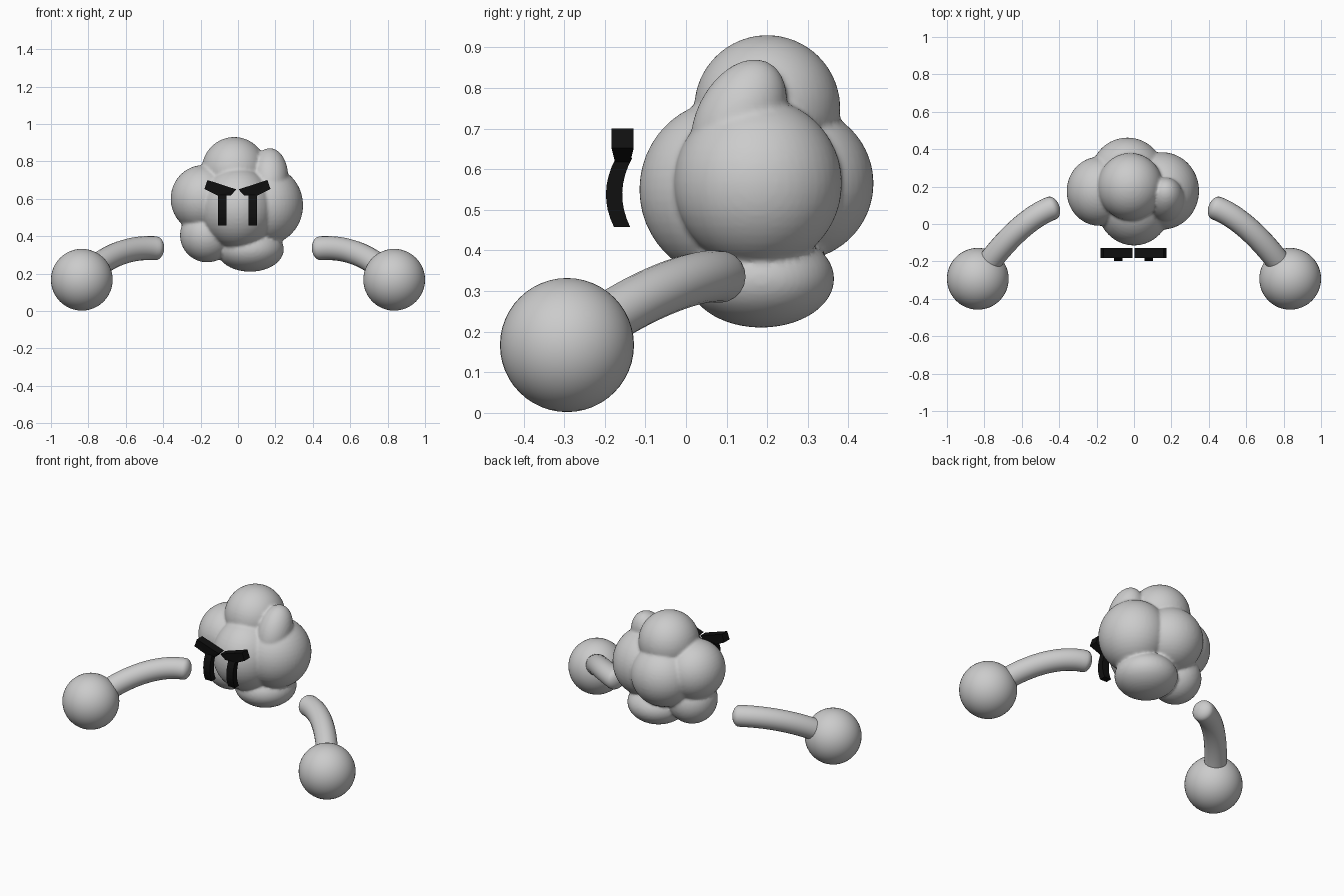
import bpy, bmesh, math
from mathutils import Vector, Matrix
from mathutils.geometry import interpolate_bezier

if "Cube" in bpy.data.objects:
    bpy.data.objects.remove(bpy.data.objects["Cube"])

black = bpy.data.materials.new("black")
black.diffuse_color = (0.005, 0.005, 0.005, 1)
black.use_nodes = True
black.node_tree.nodes["Principled BSDF"].inputs["Base Color"].default_value = black.diffuse_color


def add_mesh(name, bm, smooth=True, mat=None):
    bmesh.ops.recalc_face_normals(bm, faces=bm.faces[:])
    for f in bm.faces:
        f.smooth = smooth
    me = bpy.data.meshes.new(name)
    bm.to_mesh(me)
    bm.free()
    ob = bpy.data.objects.new(name, me)
    bpy.context.collection.objects.link(ob)
    if mat:
        me.materials.append(mat)
    return ob


def blob(bm, centre, radii, tilt=0):
    m = (Matrix.Translation(centre) @ Matrix.Rotation(math.radians(tilt), 4, 'X')
         @ Matrix.Diagonal((*radii, 1)))
    bmesh.ops.create_uvsphere(bm, u_segments=48, v_segments=24, radius=1, matrix=m)


# Body: cluster of overlapping puffs fused into one skin
bm = bmesh.new()
blob(bm, (-0.02, 0.20, 0.75), (0.175, 0.18, 0.18))           # crown
blob(bm, (0.0, 0.10, 0.55), (0.20, 0.215, 0.22))             # face
blob(bm, (-0.185, 0.175, 0.60), (0.175, 0.185, 0.18))        # left
blob(bm, (0.15, 0.177, 0.565), (0.198, 0.207, 0.21))         # right
blob(bm, (-0.035, 0.27, 0.565), (0.195, 0.192, 0.19))        # back
blob(bm, (-0.165, 0.17, 0.405), (0.145, 0.15, 0.145))        # lower left
blob(bm, (0.065, 0.185, 0.33), (0.18, 0.18, 0.12))           # bottom
blob(bm, (0.17, 0.13, 0.72), (0.098, 0.105, 0.16), -27)      # small tuft
body = add_mesh("body", bm)
remesh = body.modifiers.new("fuse", 'REMESH')
remesh.mode = 'VOXEL'
remesh.voxel_size = 0.009
remesh.use_smooth_shade = True
soften = body.modifiers.new("soften", 'SMOOTH')
soften.factor = 0.5
soften.iterations = 3


# Arm: tube along a bent path with a rounded free end
def arm(name, s):
    p = [Vector((s * x, y, z)) for x, y, z in
         ((0.44, 0.085, 0.335), (0.57, 0.035, 0.345), (0.70, -0.10, 0.30), (0.80, -0.24, 0.20))]
    path = interpolate_bezier(*p, 24)
    back = (p[0] - p[1]).normalized()
    cap = [(p[0] + back * 0.042 * math.cos(a), math.sin(a))
           for a in (math.radians(d) for d in (1, 15, 30, 45, 60, 75))]
    pts = cap + [(q, 1.0) for q in path]
    cu = bpy.data.curves.new(name, 'CURVE')
    cu.dimensions = '3D'
    cu.bevel_depth = 0.064
    cu.bevel_resolution = 8
    cu.use_fill_caps = True
    sp = cu.splines.new('POLY')
    sp.points.add(len(pts) - 1)
    for pt, (co, r) in zip(sp.points, pts):
        pt.co = (*co, 1)
        pt.radius = r
    sp.use_smooth = True
    ob = bpy.data.objects.new(name, cu)
    bpy.context.collection.objects.link(ob)
    bpy.ops.object.select_all(action='DESELECT')
    ob.select_set(True)
    bpy.context.view_layer.objects.active = ob
    bpy.ops.object.convert(target='MESH')


# Eye: bowed upright bar
def eye(name, s):
    bm = bmesh.new()
    rings = []
    for i in range(9):
        t = i / 8
        z = 0.457 + 0.17 * t
        y = -0.155 - 0.022 * (1 - (2 * t - 0.95) ** 2)
        rings.append([bm.verts.new((s * x - 0.003, y + d, z)) for x, d in
                      ((0.058, -0.02), (0.105, -0.02), (0.105, 0.02), (0.058, 0.02))])
    for a, b in zip(rings, rings[1:]):
        for k in range(4):
            bm.faces.new((a[k], a[(k + 1) % 4], b[(k + 1) % 4], b[k]))
    bm.faces.new(rings[0])
    bm.faces.new(rings[-1])
    add_mesh(name, bm, False, black)


# Brow: slanted slab, thinner where it meets the eye
def brow(name, s):
    outline = ((0.006, 0.65, 1), (0.16, 0.70, 1), (0.177, 0.652, 1),
               (0.108, 0.618, 0.7), (0.035, 0.618, 0.7))
    bm = bmesh.new()
    front, rear = [[bm.verts.new((s * x - 0.003, -0.156 + d * 0.027 * w, z))
                    for x, z, w in outline] for d in (-1, 1)]
    bm.faces.new(front)
    bm.faces.new(rear)
    n = len(outline)
    for k in range(n):
        j = (k + 1) % n
        bm.faces.new((front[k], front[j], rear[j], rear[k]))
    bmesh.ops.triangulate(bm, faces=[f for f in bm.faces if len(f.verts) > 4])
    add_mesh(name, bm, False, black)


for side, s in (("left", -1), ("right", 1)):
    arm(side + "_arm", s)
    bm = bmesh.new()
    blob(bm, (s * 0.835, -0.293, 0.167), (0.165, 0.165, 0.165))
    add_mesh(side + "_hand", bm)
    eye(side + "_eye", s)
    brow(side + "_brow", s)
